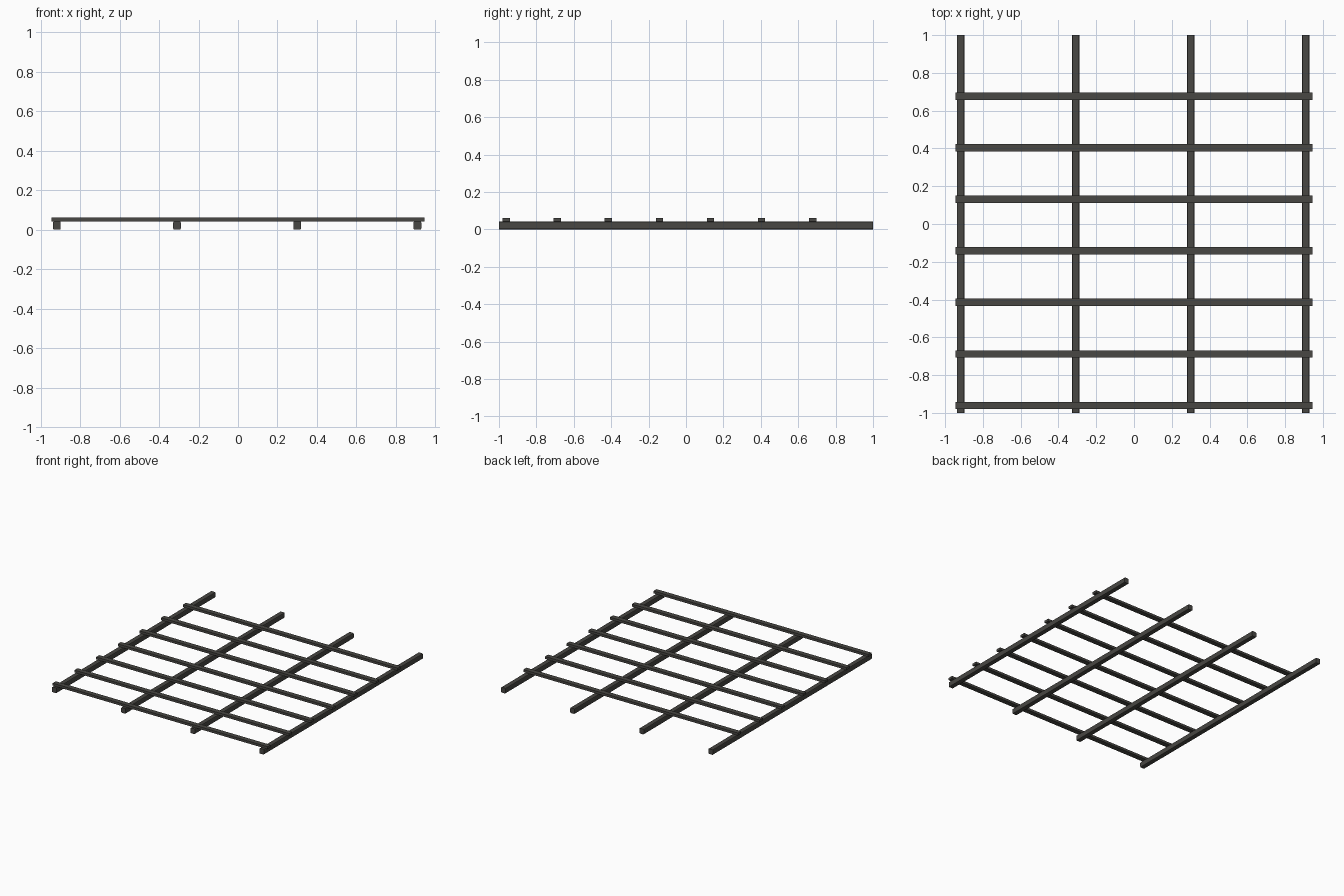
import bpy, bmesh
from mathutils import Matrix

if "Cube" in bpy.data.objects:
    bpy.data.objects.remove(bpy.data.objects["Cube"])

mat = bpy.data.materials.new("dark grey metal")
mat.diffuse_color = (0.065, 0.063, 0.056, 1)
mat.use_nodes = True
mat.node_tree.nodes["Principled BSDF"].inputs["Base Color"].default_value = mat.diffuse_color


def box(name, lo, hi, bevel=0.0, long_axis=None):
    """Box between two corners; bevels only the edges along long_axis."""
    bm = bmesh.new()
    size = [b - a for a, b in zip(lo, hi)]
    mid = [(a + b) / 2 for a, b in zip(lo, hi)]
    bmesh.ops.create_cube(bm, size=1, matrix=Matrix.Translation(mid) @ Matrix.Diagonal((*size, 1)))
    if bevel:
        edges = [e for e in bm.edges
                 if abs((e.verts[0].co - e.verts[1].co)[long_axis]) > 0.001]
        bmesh.ops.bevel(bm, geom=edges, offset=bevel, segments=2, profile=0.5, affect='EDGES')
    me = bpy.data.meshes.new(name)
    bm.to_mesh(me)
    bm.free()
    me.materials.append(mat)
    ob = bpy.data.objects.new(name, me)
    bpy.context.collection.objects.link(ob)
    return ob


# four long rails running front to back, with softened long edges
for i in range(4):
    x = -0.918 + i * 0.609
    box(f"rail_{i + 1}", (x - 0.0195, -1, 0), (x + 0.0195, 1, 0.042), 0.006, 1)

# seven thin cross slats lying on top of the rails
for i in range(7):
    y = -0.961 + i * 0.273
    box(f"cross_slat_{i + 1}", (-0.946, y - 0.0195, 0.042), (0.946, y + 0.0195, 0.061))
